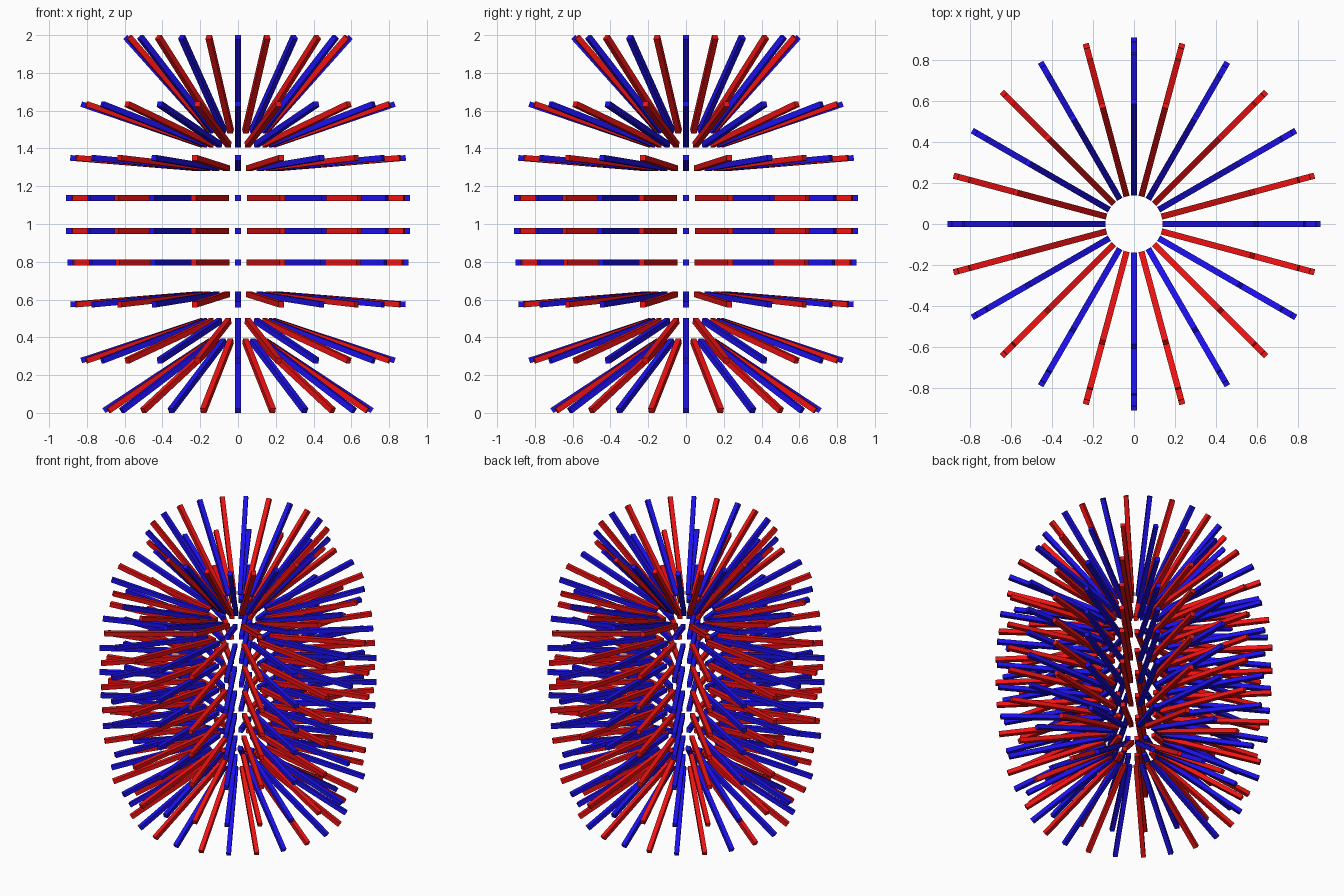
import bpy, bmesh, math
from mathutils import Matrix, Vector

if "Cube" in bpy.data.objects:
    bpy.data.objects.remove(bpy.data.objects["Cube"])

# Rings of bars, top to bottom: (inner radius, inner z, outer radius, outer z)
RINGS = [
    (0.150, 1.490, 0.597, 1.990),
    (0.195, 1.420, 0.830, 1.635),
    (0.223, 1.295, 0.888, 1.350),
    (0.240, 1.138, 0.910, 1.138),
    (0.240, 0.963, 0.910, 0.963),
    (0.233, 0.796, 0.902, 0.796),
    (0.220, 0.628, 0.887, 0.574),
    (0.195, 0.487, 0.830, 0.277),
    (0.150, 0.381, 0.710, 0.012),
]
BARS = 24
THICK = 0.03


def material(name, colour):
    m = bpy.data.materials.new(name)
    m.diffuse_color = colour
    m.use_nodes = True
    m.node_tree.nodes["Principled BSDF"].inputs["Base Color"].default_value = m.diffuse_color
    return m


def add_bar(bm, ring, angle):
    r0, z0, r1, z1 = ring
    a, b = Vector((r0, 0, z0)), Vector((r1, 0, z1))
    tilt = math.atan2(z1 - z0, r1 - r0)
    mat = (Matrix.Rotation(angle, 4, 'Z')
           @ Matrix.Translation((a + b) / 2)
           @ Matrix.Rotation(-tilt, 4, 'Y')
           @ Matrix.Diagonal(((b - a).length, THICK, THICK, 1)))
    bmesh.ops.create_cube(bm, size=1, matrix=mat)


red = material("red", (0.87, 0.006, 0.006, 1))
blue = material("blue", (0.012, 0.005, 0.87, 1))

# Each ring alternates blue and red bars around the vertical axis
for n, ring in enumerate(RINGS, 1):
    for start, mat, name in ((0, blue, "blue_bars"), (1, red, "red_bars")):
        bm = bmesh.new()
        for i in range(start, BARS, 2):
            add_bar(bm, ring, math.tau * i / BARS)
        mesh = bpy.data.meshes.new(f"{name}_ring_{n}")
        bm.to_mesh(mesh)
        bm.free()
        mesh.materials.append(mat)
        obj = bpy.data.objects.new(mesh.name, mesh)
        bpy.context.collection.objects.link(obj)
